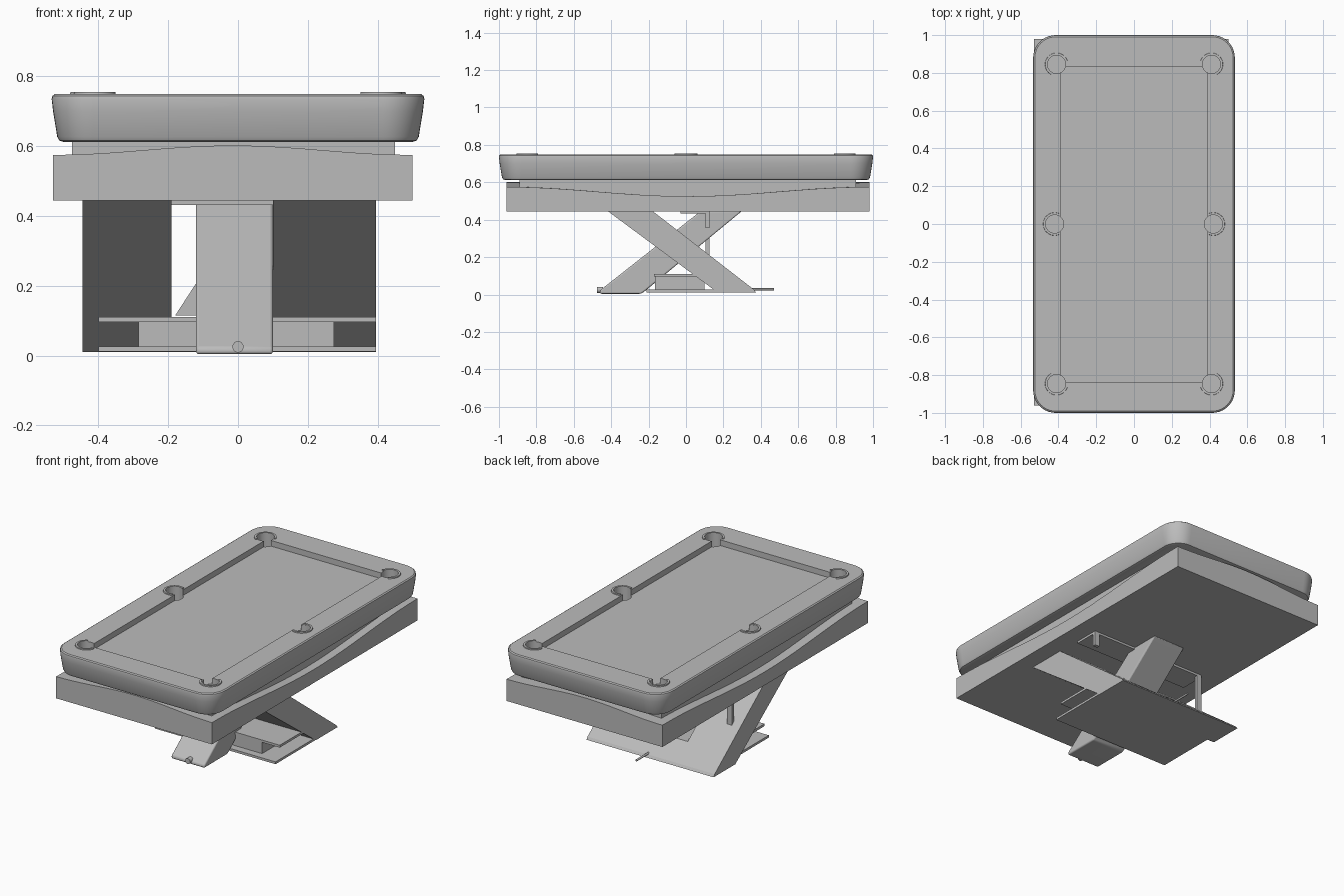
import bpy, bmesh, math
from mathutils import Matrix, Vector

if "Cube" in bpy.data.objects:
    bpy.data.objects.remove(bpy.data.objects["Cube"], do_unlink=True)

grey = bpy.data.materials.new("plain_grey")
grey.use_nodes = True
grey.diffuse_color = (0.5, 0.5, 0.5, 1)
grey.node_tree.nodes["Principled BSDF"].inputs["Base Color"].default_value = (0.5, 0.5, 0.5, 1)


def finish(name, bm):
    bmesh.ops.recalc_face_normals(bm, faces=bm.faces)
    me = bpy.data.meshes.new(name)
    bm.to_mesh(me)
    bm.free()
    me.materials.append(grey)
    ob = bpy.data.objects.new(name, me)
    bpy.context.collection.objects.link(ob)
    return ob


def activate(ob):
    bpy.ops.object.select_all(action='DESELECT')
    ob.select_set(True)
    bpy.context.view_layer.objects.active = ob


def smooth(ob, angle=35):
    activate(ob)
    bpy.ops.object.shade_smooth_by_angle(angle=math.radians(angle))


def box_bm(x, y, z):
    bm = bmesh.new()
    bmesh.ops.create_cube(bm, size=1)
    for v in bm.verts:
        v.co = Vector([sum(r) / 2 + c * (r[1] - r[0]) for c, r in zip(v.co, (x, y, z))])
    return bm


def box(name, x, y, z):
    return finish(name, box_bm(x, y, z))


def prism(name, points, lo, hi, axis='X'):
    """Extrude a profile in (y, z), or (x, z) when axis is Y."""
    bm = bmesh.new()
    place = (lambda p: (lo, *p)) if axis == 'X' else (lambda p: (p[0], lo, p[1]))
    face = bm.faces.new([bm.verts.new(place(p)) for p in points])
    ext = bmesh.ops.extrude_face_region(bm, geom=[face])
    shift = Vector((hi - lo, 0, 0)) if axis == 'X' else Vector((0, hi - lo, 0))
    bmesh.ops.translate(bm, vec=shift, verts=[g for g in ext['geom'] if isinstance(g, bmesh.types.BMVert)])
    return finish(name, bm)


def rod(name, centre, radius, depth, along_y=False, sides=32):
    bm = bmesh.new()
    bmesh.ops.create_cone(bm, cap_ends=True, segments=sides, radius1=radius, radius2=radius, depth=depth)
    if along_y:
        bmesh.ops.rotate(bm, matrix=Matrix.Rotation(math.pi / 2, 3, 'X'), verts=bm.verts)
    bmesh.ops.translate(bm, vec=centre, verts=bm.verts)
    ob = finish(name, bm)
    smooth(ob)
    return ob


def rounded_rect(hx, hy, r, steps=10):
    pts = []
    for q, (sx, sy) in enumerate(((1, 1), (-1, 1), (-1, -1), (1, -1))):
        for i in range(steps + 1):
            a = math.pi / 2 * (q + i / steps)
            pts.append((sx * (hx - r) + r * math.cos(a), sy * (hy - r) + r * math.sin(a)))
    return pts


# Table top: stacked rounded outlines, tapering to a rounded lower edge
bm = bmesh.new()
loops = []
for inset, z in ((.035, .612), (.022, .616), (.016, .627), (.004, .7), (0, .735), (.002, .744), (.009, .749)):
    loops.append([bm.verts.new((x, y, z)) for x, y in rounded_rect(.534 - inset, 1 - inset, .12 - inset)])
for a, b in zip(loops, loops[1:]):
    for i in range(len(a)):
        j = (i + 1) % len(a)
        bm.faces.new((a[i], a[j], b[j], b[i]))
bm.faces.new(loops[0])
bm.faces.new(loops[-1])
table_top = finish("table_top", bm)

# Sunken playing field and pocket holes
pockets = [(sx * (.41 if sy else .42), sy * .845) for sx in (-1, 1) for sy in (-1, 0, 1)]
cutters = [box("field_cutter", (-.39, .39), (-.84, .83), (.715, .8))]
cutters += [rod("pocket_cutter", (x, y, .73), .048, .14) for x, y in pockets]
for cutter in cutters:
    mod = table_top.modifiers.new("cut", 'BOOLEAN')
    mod.operation = 'DIFFERENCE'
    mod.solver = 'EXACT'
    mod.object = cutter
    activate(table_top)
    bpy.ops.object.modifier_apply(modifier=mod.name)
    bpy.data.objects.remove(cutter, do_unlink=True)
smooth(table_top)

# Pocket rims, open towards the field
for x, y in pockets:
    bm = bmesh.new()
    facing = math.atan2(-y * .6, -x) if y else math.atan2(0, -x)
    n, gap = 28, math.radians(65)
    rings = []
    for i in range(n + 1):
        a = facing + gap + (2 * math.pi - 2 * gap) * i / n
        rings.append([bm.verts.new((x + r * math.cos(a), y + r * math.sin(a), z))
                      for r, z in ((.048, .744), (.062, .744), (.060, .755), (.048, .755))])
    for a, b in zip(rings, rings[1:]):
        for k in range(4):
            bm.faces.new((a[k], a[k - 1], b[k - 1], b[k]))
    bm.faces.new(rings[0])
    bm.faces.new(rings[-1])
    smooth(finish("pocket_rim", bm))

# Neck between top and lower slab
box("neck", (-.475, .45), (-.89, .91), (.5, .62))

# Lower slab with a saddle-shaped upper face
bm = box_bm((-.53, .5), (-.96, .98), (.445, .575))
bmesh.ops.subdivide_edges(bm, edges=bm.edges[:], cuts=19, use_grid_fill=True)
for v in bm.verts:
    hx = (1 + math.cos(math.pi * (v.co.x + .015) / .515)) / 2
    hy = (1 + math.cos(math.pi * (v.co.y - .01) / .97)) / 2
    v.co.z += (v.co.z - .445) / .13 * (.027 * hx * (1 - hy) - .05 * hy)
smooth(finish("lower_slab", bm))

# Wide crossing leg: two side boards joined at the foot, leaving a slot
wide = [(-.42, .447), (-.18, .447), (.365, .025), (.375, .01), (.17, .01)]
foot = [(.05, .11), (.255, .11), (.365, .025), (.375, .01), (.17, .01)]
prism("wide_leg_right", wide, -.445, -.19)
prism("wide_leg_left", wide, .1, .395)
prism("wide_leg_foot", foot, -.19, .1)

# Narrow crossing leg with softened edges
narrow = prism("narrow_leg", [(-.46, .004), (-.46, .022), (.08, .447), (.3, .447), (-.22, .018), (-.24, .004)], -.12, .1)
mod = narrow.modifiers.new("soft_edges", 'BEVEL')
mod.width = .008
mod.segments = 3
smooth(narrow)

# Base shelves and the box between them
box("base_plate", (-.4, .395), (-.21, .36), (.012, .026))
box("shelf_plate", (-.4, .395), (-.17, .2), (.096, .11))
box("base_box", (-.285, .275), (-.165, .1), (.02, .1))

# Gusset, pins and hanging bracket
prism("gusset", [(-.18, .115), (-.115, .115), (-.115, .215)], .05, .065, 'Y')
rod("front_pin", (0, -.46, .025), .016, .03, True)
rod("back_pin", (0, .41, .028), .006, .12, True)
box("bracket_plate", (-.39, .39), (-.03, .125), (.432, .446))
box("bracket_post_left", (.36, .39), (.105, .125), (.355, .44))
box("bracket_post_right", (-.39, -.36), (.105, .125), (.2, .44))
